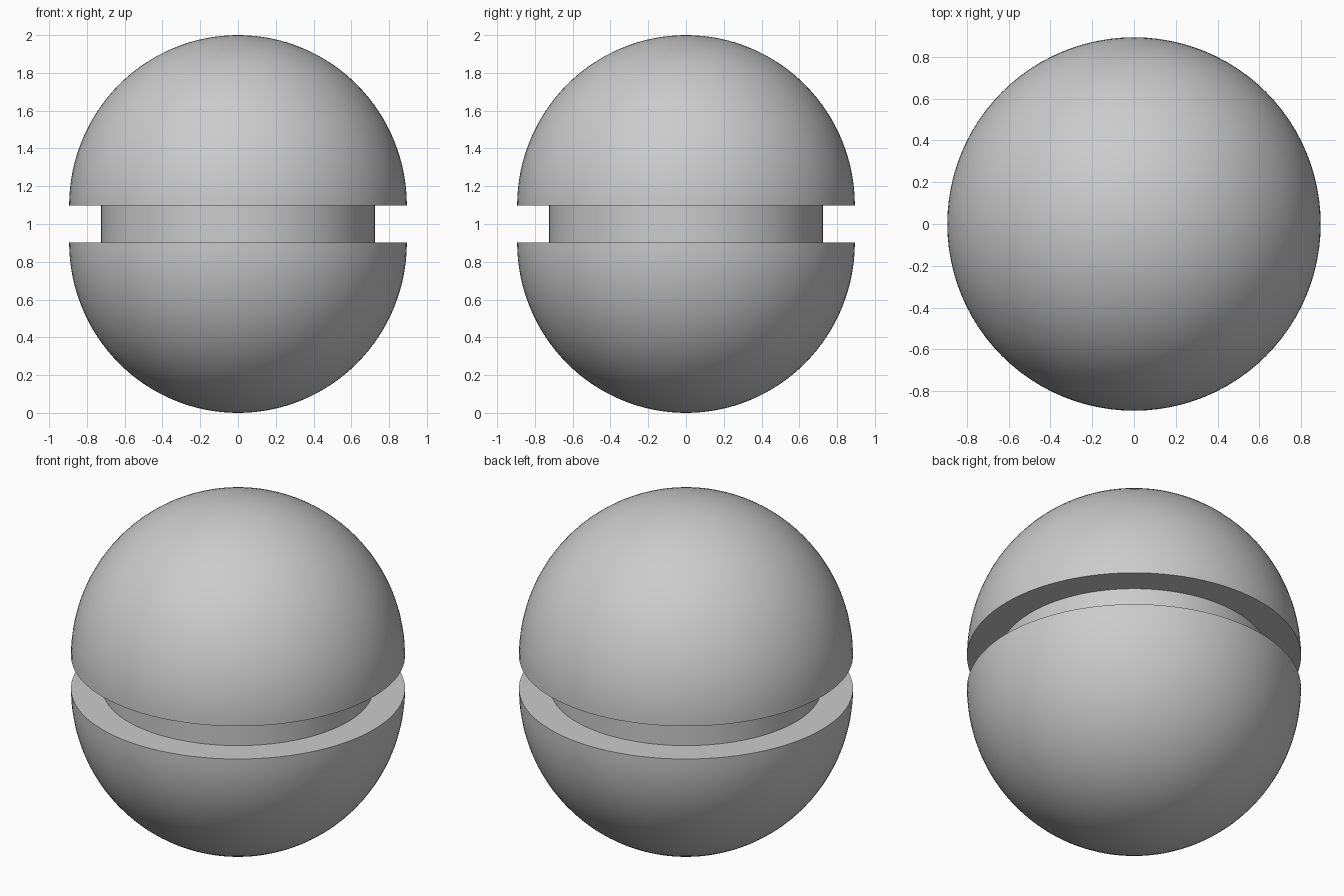
import bpy, bmesh, math

RADIUS, HEIGHT = 0.894, 0.903   # half shells
CORE_RADIUS = 0.724             # narrow middle band
SEGMENTS, RINGS = 96, 32

cube = bpy.data.objects.get("Cube")
if cube:
    bpy.data.objects.remove(cube, do_unlink=True)

grey = bpy.data.materials.new("plain_grey")
grey.use_nodes = True
grey.diffuse_color = (0.6, 0.6, 0.6, 1)
grey.node_tree.nodes["Principled BSDF"].inputs["Base Color"].default_value = grey.diffuse_color


def lathe(name, profile):
    """Spin an (r, z) profile around the vertical axis."""
    bm = bmesh.new()
    verts = [bm.verts.new((r, 0, z)) for r, z in profile]
    edges = [bm.edges.new(pair) for pair in zip(verts, verts[1:])]
    bmesh.ops.spin(bm, geom=verts + edges, axis=(0, 0, 1), cent=(0, 0, 0),
                   angle=math.tau, steps=SEGMENTS, use_merge=True)
    bmesh.ops.remove_doubles(bm, verts=bm.verts, dist=0.0001)
    bmesh.ops.recalc_face_normals(bm, faces=bm.faces)
    mesh = bpy.data.meshes.new(name)
    bm.to_mesh(mesh)
    bm.free()
    mesh.materials.append(grey)
    obj = bpy.data.objects.new(name, mesh)
    bpy.context.collection.objects.link(obj)
    bpy.ops.object.select_all(action='DESELECT')
    bpy.context.view_layer.objects.active = obj
    obj.select_set(True)
    bpy.ops.object.shade_smooth_by_angle(angle=math.radians(30))
    return obj


# Domed halves, each with a flat rim facing the gap
for name, side in (("upper_half", 1), ("lower_half", -1)):
    rim = 1 + side * (1 - HEIGHT)
    arc = [math.pi / 2 * i / RINGS for i in range(RINGS + 1)]
    dome = [(RADIUS * math.cos(a), rim + side * HEIGHT * math.sin(a)) for a in arc]
    dome[-1] = (0, 1 + side)
    lathe(name, [(CORE_RADIUS, rim)] + dome)

# Recessed band joining the halves
lathe("middle_band", [(CORE_RADIUS, HEIGHT), (CORE_RADIUS, 2 - HEIGHT)])
